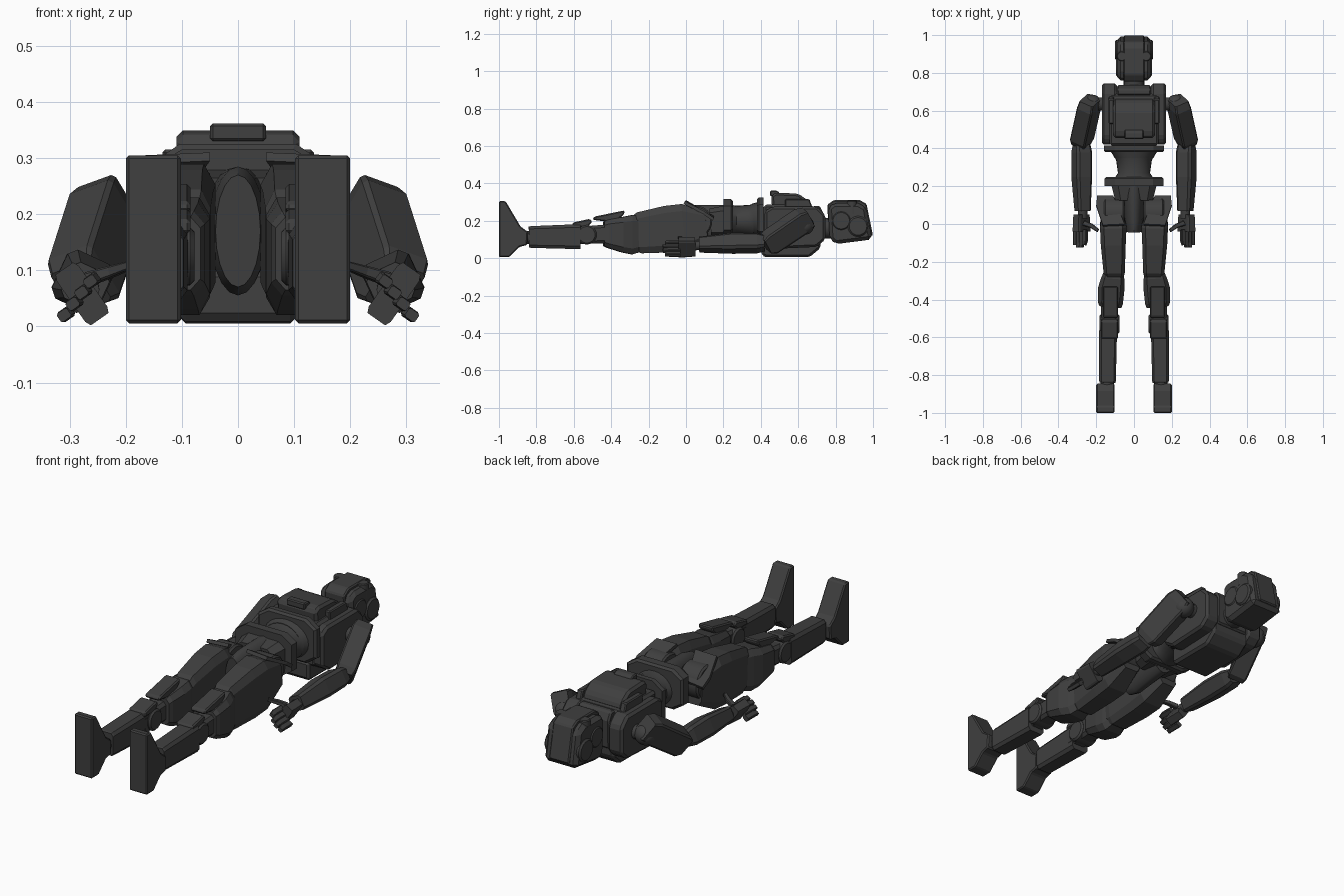
import bpy, bmesh, math
from mathutils import Vector, Matrix

dark = bpy.data.materials.new("dark_metal")
dark.diffuse_color = (0.05, 0.05, 0.05, 1)


def finish(name, bm, bevel=0, mirror=False, smooth=False):
    bmesh.ops.recalc_face_normals(bm, faces=bm.faces)
    me = bpy.data.meshes.new(name)
    bm.to_mesh(me)
    bm.free()
    ob = bpy.data.objects.new(name, me)
    bpy.context.collection.objects.link(ob)
    me.materials.append(dark)
    if smooth:
        bpy.context.view_layer.objects.active = ob
        ob.select_set(True)
        bpy.ops.object.shade_smooth_by_angle(angle=math.radians(35))
        ob.select_set(False)
    if bevel:
        m = ob.modifiers.new("bevel", 'BEVEL')
        m.width, m.segments = bevel, 1
    if mirror:
        m = ob.modifiers.new("mirror", 'MIRROR')
        m.use_clip = False
        m.use_mirror_merge = False
    return ob


def prism(name, profile, x0, x1, bevel=0.008, mirror=False):
    """Side profile (y, z) extruded in x."""
    bm = bmesh.new()
    f = bm.faces.new([bm.verts.new((x0, y, z)) for y, z in profile])
    ext = bmesh.ops.extrude_face_region(bm, geom=[f])
    bmesh.ops.translate(bm, vec=(x1 - x0, 0, 0),
                        verts=[v for v in ext["geom"] if isinstance(v, bmesh.types.BMVert)])
    return finish(name, bm, bevel, mirror)


def loft(name, secs, roll=0, ch=0.3, mirror=False, sides=0):
    """Chamfered (or round) sections: x, y, z, half width, half height."""
    d = (Vector(secs[-1][:3]) - Vector(secs[0][:3])).normalized()
    r = d.cross(Vector((0, 0, 1))).normalized()
    r = Matrix.Rotation(math.radians(roll), 3, d) @ r
    u = r.cross(d)
    if sides:
        shape = [(math.cos(a), math.sin(a)) for a in
                 (2 * math.pi * i / sides for i in range(sides))]
    else:
        k = 1 - ch
        shape = [(1, -k), (1, k), (k, 1), (-k, 1), (-1, k), (-1, -k), (-k, -1), (k, -1)]
    bm = bmesh.new()
    rings = [[bm.verts.new(Vector(s[:3]) + r * (a * s[3]) + u * (b * s[4]))
              for a, b in shape] for s in secs]
    n = len(shape)
    for p, q in zip(rings, rings[1:]):
        for i in range(n):
            bm.faces.new((p[i], p[(i + 1) % n], q[(i + 1) % n], q[i]))
    bm.faces.new(rings[0])
    bm.faces.new(rings[-1])
    return finish(name, bm, 0, mirror, bool(sides))


def cyl(name, c, r, depth, axis='X', bevel=0.008, mirror=True):
    bm = bmesh.new()
    bmesh.ops.create_cone(bm, cap_ends=True, segments=24, radius1=r, radius2=r, depth=depth)
    if axis == 'X':
        bmesh.ops.rotate(bm, matrix=Matrix.Rotation(math.pi / 2, 3, 'Y'), verts=bm.verts)
    bmesh.ops.translate(bm, vec=c, verts=bm.verts)
    return finish(name, bm, bevel, mirror, True)


def ball(name, c, r):
    bm = bmesh.new()
    bmesh.ops.create_uvsphere(bm, u_segments=20, v_segments=12, radius=r)
    bmesh.ops.translate(bm, vec=c, verts=bm.verts)
    return finish(name, bm, 0, True, True)


# Head and neck
prism("head_shell", [(.76, .27), (.79, .295), (.92, .295), (.965, .27), (.995, .10),
                     (.80, .075), (.77, .10), (.765, .15)], -.09, .09, .018)
prism("face_plate", [(.76, .20), (.755, .285), (.79, .31), (.93, .31), (.965, .29),
                     (1.0, .12), (.97, .12)], -.055, .055, .006)
cyl("ear_disc", (.075, .92, .17), .055, .05)
cyl("jaw_disc", (.075, .83, .20), .052, .04)
cyl("face_knob", (.065, .888, .27), .026, .075, 'Z', .004)
loft("neck", [(0, .68, .16, .055, .055), (0, .80, .16, .055, .055)], sides=20)

# Torso
prism("ribcage", [(.415, .08), (.415, .285), (.60, .29), (.69, .275), (.71, .10)],
      -.13, .13, .012)
prism("backpack", [(.405, .10), (.405, .012), (.43, .005), (.66, .005), (.72, .055),
                   (.72, .12)], -.105, .105, .012)
prism("shoulder_block", [(.42, .09), (.42, .25), (.46, .275), (.70, .275), (.745, .23),
                         (.745, .10), (.70, .06), (.48, .05)], .09, .17, .012, True)
prism("collar", [(.69, .10), (.68, .28), (.715, .28), (.735, .24), (.73, .10)], -.09, .09, .008)
prism("chest_plate", [(.46, .27), (.455, .335), (.48, .35), (.60, .345), (.65, .31),
                      (.665, .27)], -.11, .11, .012)
prism("chest_grip", [(.45, .33), (.45, .362), (.485, .362), (.50, .35), (.50, .33)],
      -.05, .05, .005)
prism("chest_rail", [(.53, .26), (.53, .315), (.66, .315), (.68, .26)], .105, .135, .005, True)

# Waist
loft("rib_ring", [(0, .38, .215, .15, .10), (0, .39, .215, .16, .11),
                  (0, .415, .215, .16, .11)], ch=.35)
loft("waist_collar", [(0, .35, .205, .10, .085), (0, .385, .205, .125, .095)], sides=24)
loft("waist", [(0, .24, .20, .105, .085), (0, .27, .20, .085, .08),
               (0, .34, .20, .095, .085), (0, .36, .20, .11, .09)], sides=24)
loft("hip_ring", [(0, .20, .215, .155, .10), (0, .24, .215, .155, .10),
                  (0, .25, .215, .145, .09)], ch=.35)

# Pelvis and hips
loft("pelvis", [(0, -.04, .17, .04, .10), (0, .02, .17, .05, .115),
                (0, .21, .185, .065, .10)], sides=20)
loft("hip_axle", [(0, .13, .19, .10, .075), (0, .21, .195, .12, .085)])
cyl("hip_joint", (.105, .055, .195), .085, .11)
bm = bmesh.new()
front = [(.05, 0, .31), (.165, -.005, .305), (.20, .10, .25), (.195, .15, .215),
         (.11, .15, .225)]
lo = [bm.verts.new(p) for p in front]
hi = [bm.verts.new((x, y - .008, z - .015)) for x, y, z in front]
bm.faces.new(lo)
bm.faces.new(hi)
for i in range(5):
    bm.faces.new((lo[i], lo[(i + 1) % 5], hi[(i + 1) % 5], hi[i]))
finish("hip_plate", bm, 0, True)

# Legs
loft("thigh", [(.105, -.28, .13, .05, .09), (.105, -.25, .135, .056, .11),
               (.11, -.10, .155, .066, .125), (.11, -.01, .165, .07, .125),
               (.115, .11, .175, .05, .075)], mirror=True)
loft("lower_thigh", [(.125, -.44, .13, .058, .065), (.125, -.42, .13, .066, .075),
                     (.12, -.34, .125, .07, .095), (.112, -.29, .125, .062, .105),
                     (.108, -.24, .13, .045, .095)], mirror=True)
loft("knee_link", [(.13, -.60, .12, .04, .045), (.13, -.42, .13, .045, .05)], mirror=True)
cyl("knee_joint", (.13, -.53, .125), .052, .105)
prism("upper_knee_cap", [(-.50, .205), (-.49, .222), (-.33, .255), (-.33, .235), (-.38, .19)],
      .085, .165, .006, True)
prism("lower_knee_cap", [(-.61, .165), (-.605, .19), (-.515, .21), (-.50, .195), (-.53, .165)],
      .085, .175, .006, True)
loft("shin", [(.14, -.84, .113, .042, .055), (.14, -.83, .113, .044, .058),
              (.137, -.565, .115, .047, .067)], ch=.25, mirror=True)
loft("ankle", [(.145, -.89, .11, .035, .035), (.14, -.82, .11, .035, .035)],
     sides=16, mirror=True)
prism("foot", [(-1.0, .005), (-.945, .005), (-.89, .06), (-.85, .07), (-.845, .14),
               (-.885, .17), (-.965, .305), (-1.0, .305)], .102, .2, .006, True)

# Arms
cyl("shoulder_axle", (.19, .635, .175), .035, .09)
ball("shoulder_joint", (.222, .635, .175), .05)
loft("upper_arm", [(.232, .655, .22, .04, .05), (.237, .62, .20, .046, .062),
                   (.275, .45, .085, .046, .06), (.28, .425, .07, .04, .045)],
     roll=-22, ch=.15, mirror=True)
loft("forearm", [(.277, .42, .08, .04, .035), (.277, .38, .08, .046, .045),
                 (.277, .25, .08, .045, .048), (.272, .07, .072, .036, .035)],
     roll=25, mirror=True)

# Hands
loft("wrist", [(.272, .08, .068, .025, .025), (.272, .03, .065, .025, .025)],
     sides=14, mirror=True)
loft("palm", [(.278, .05, .06, .022, .05), (.278, -.04, .058, .024, .055)],
     roll=-35, ch=.2, mirror=True)
for i in range(4):
    k = (i - 1.5) * .025
    x, z = .283 - k * .62, .052 + k * .8
    loft(f"finger_{i + 1}", [(x, -.03, z, .014, .011), (x, -.09, z, .014, .011),
                             (x + .004, -.13 + .012 * abs(i - 1.5), z - .002, .011, .009)],
         roll=-35, mirror=True)
loft("thumb", [(.265, .005, .085, .014, .012), (.225, -.01, .098, .012, .01),
               (.19, -.035, .11, .009, .007)], mirror=True)
